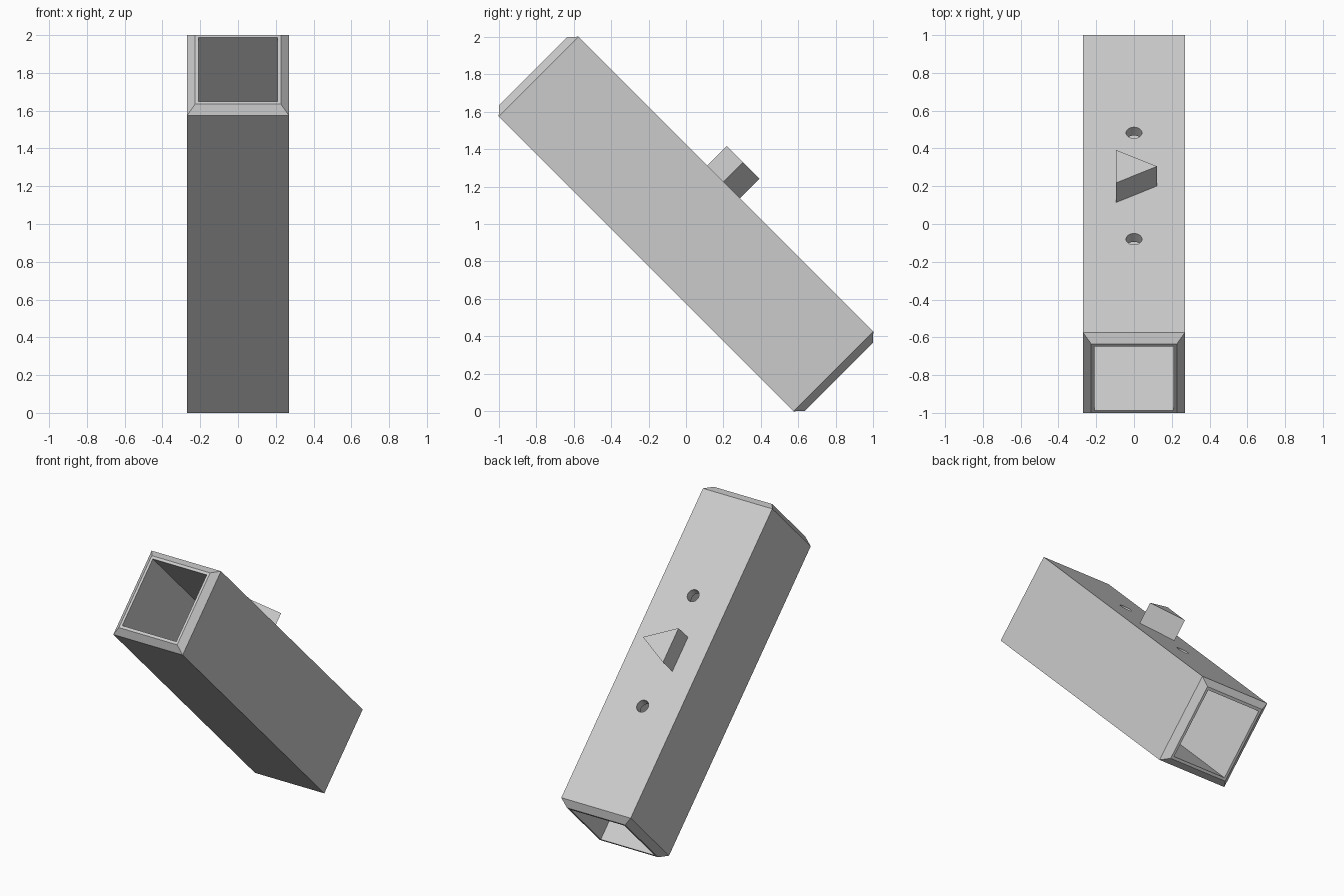
import bpy, bmesh, math
from mathutils import Matrix

if "Cube" in bpy.data.objects:
    bpy.data.objects.remove(bpy.data.objects["Cube"])

# Local frame: X across, Y out of the top face, Z along the tube
PLACE = Matrix.Translation((0, 0, 1)) @ Matrix.Rotation(math.radians(45), 4, 'X')
HX, HY, LIP, END, SHOULDER = 0.27, 0.302, 0.043, 1.156, 1.114
IX, IY = 0.21, 0.24

grey = bpy.data.materials.new("light grey")
grey.diffuse_color = (0.6, 0.6, 0.6, 1)
grey.use_nodes = True
grey.node_tree.nodes["Principled BSDF"].inputs["Base Color"].default_value = grey.diffuse_color


def finish(bm, name):
    bmesh.ops.recalc_face_normals(bm, faces=bm.faces)
    mesh = bpy.data.meshes.new(name)
    bm.to_mesh(mesh)
    bm.free()
    mesh.materials.append(grey)
    ob = bpy.data.objects.new(name, mesh)
    bpy.context.collection.objects.link(ob)
    ob.matrix_world = PLACE
    return ob


# Square tube: closed loop of rectangular rings, outside then back through the bore
bm = bmesh.new()
rings = []
for a, b, z in [(HX, HY, SHOULDER), (HX - LIP, HY - LIP, END), (IX, IY, END),
                (IX, IY, -END), (HX - LIP, HY - LIP, -END), (HX, HY, -SHOULDER)]:
    rings.append([bm.verts.new((sx * a, sy * b, z))
                  for sx, sy in ((1, 1), (-1, 1), (-1, -1), (1, -1))])
for i, r in enumerate(rings):
    s = rings[(i + 1) % len(rings)]
    for k in range(4):
        m = (k + 1) % 4
        bm.faces.new((r[k], r[m], s[m], s[k]))
tube = finish(bm, "square_tube")

# Two round holes through the top wall
bm = bmesh.new()
for z in (0.415, -0.381):
    bmesh.ops.create_cone(bm, cap_ends=True, segments=32, radius1=0.042, radius2=0.042, depth=0.2,
                          matrix=Matrix.Translation((0, 0.29, z)) @ Matrix.Rotation(math.pi / 2, 4, 'X'))
cutter = finish(bm, "hole_cutter")
cutter.hide_render = True
cutter.hide_set(True)
cut = tube.modifiers.new("holes", 'BOOLEAN')
cut.operation = 'DIFFERENCE'
cut.solver = 'EXACT'
cut.object = cutter

# Triangular button standing on the top wall
bm = bmesh.new()
base = bm.faces.new([bm.verts.new((x, HY - 0.005, z))
                     for x, z in ((-0.095, 0.141), (-0.095, -0.106), (0.122, 0.0175))])
ext = bmesh.ops.extrude_face_region(bm, geom=[base], use_keep_orig=True)
bmesh.ops.translate(bm, vec=(0, 0.152, 0),
                    verts=[g for g in ext["geom"] if isinstance(g, bmesh.types.BMVert)])
finish(bm, "triangle_button")
